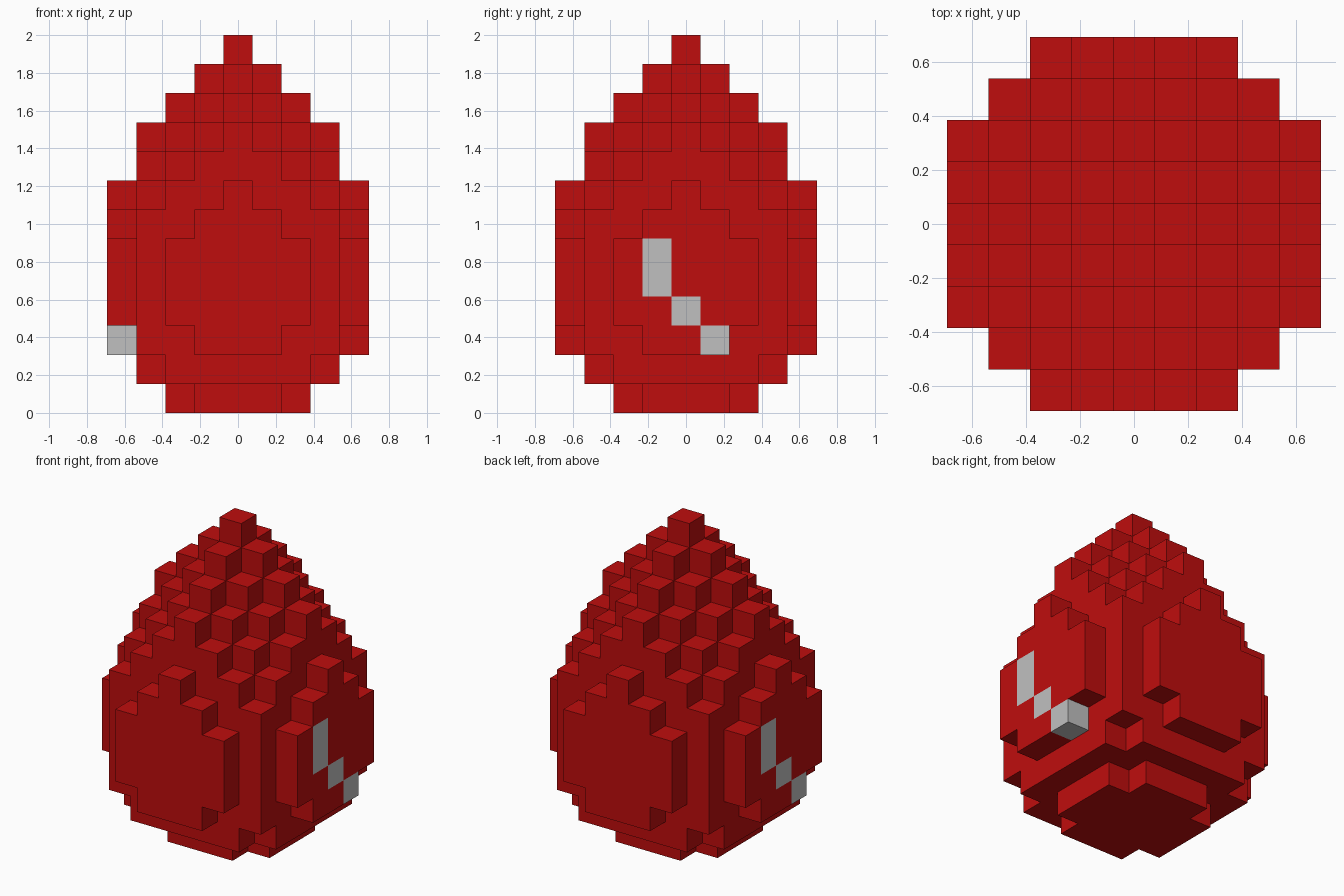
import bpy, bmesh

cube = bpy.data.objects.get("Cube")
if cube:
    bpy.data.objects.remove(cube, do_unlink=True)

S = 2 / 13  # block size: the egg is 13 blocks tall and 9 wide


def material(name, rgb):
    m = bpy.data.materials.new(name)
    m.use_nodes = True
    m.diffuse_color = (*rgb, 1)
    bsdf = m.node_tree.nodes["Principled BSDF"]
    bsdf.inputs["Base Color"].default_value = (*rgb, 1)
    bsdf.inputs["Roughness"].default_value = 0.8
    return m


red = material("red", (0.520, 0.004, 0.004))
silver = material("silver", (0.527, 0.527, 0.527))

# Each layer, bottom to top: half-width in x for |y| = 0, 1, 2, ...
LAYERS = [
    (2, 2, 1),
    (3, 3, 3, 2),
    (4, 4, 3, 3, 1),
    (4, 4, 4, 3, 2),
    (4, 4, 4, 3, 2),
    (4, 4, 4, 3, 2),
    (4, 4, 3, 3, 1),
    (4, 3, 3, 2, 0),
    (3, 3, 2, 1),
    (3, 2, 1, 0),
    (2, 1, 0),
    (1, 0),
    (0,),
]

solid = {(x, y, z)
         for z, rows in enumerate(LAYERS)
         for ay, half in enumerate(rows)
         for y in {ay, -ay}
         for x in range(-half, half + 1)}

# Stepped silver streak on each side, turned half a circle between sides
streak = {(side * 4, side * y, z)
          for side in (1, -1)
          for y, z in ((-1, 5), (-1, 4), (0, 3), (1, 2))}


def build_skin(name, cells, mat):
    """Join the outward faces of the given blocks into one object."""
    bm = bmesh.new()
    verts = {}

    def corner(p):
        if p not in verts:
            x, y, z = p
            verts[p] = bm.verts.new(((x - 0.5) * S, (y - 0.5) * S, z * S))
        return verts[p]

    for cell in sorted(cells):
        for axis in range(3):
            for sign in (1, -1):
                near = list(cell)
                near[axis] += sign
                if tuple(near) in solid:
                    continue
                u, v = (axis + 1) % 3, (axis + 2) % 3
                quad = []
                for du, dv in ((0, 0), (1, 0), (1, 1), (0, 1))[::sign]:
                    p = list(cell)
                    p[axis] += sign > 0
                    p[u] += du
                    p[v] += dv
                    quad.append(corner(tuple(p)))
                bm.faces.new(quad)
    mesh = bpy.data.meshes.new(name)
    bm.to_mesh(mesh)
    bm.free()
    mesh.materials.append(mat)
    obj = bpy.data.objects.new(name, mesh)
    bpy.context.collection.objects.link(obj)
    return obj


# Egg body
build_skin("egg_shell", solid - streak, red)

# Silver streaks
build_skin("left_streak", {c for c in streak if c[0] > 0}, silver)
build_skin("right_streak", {c for c in streak if c[0] < 0}, silver)
